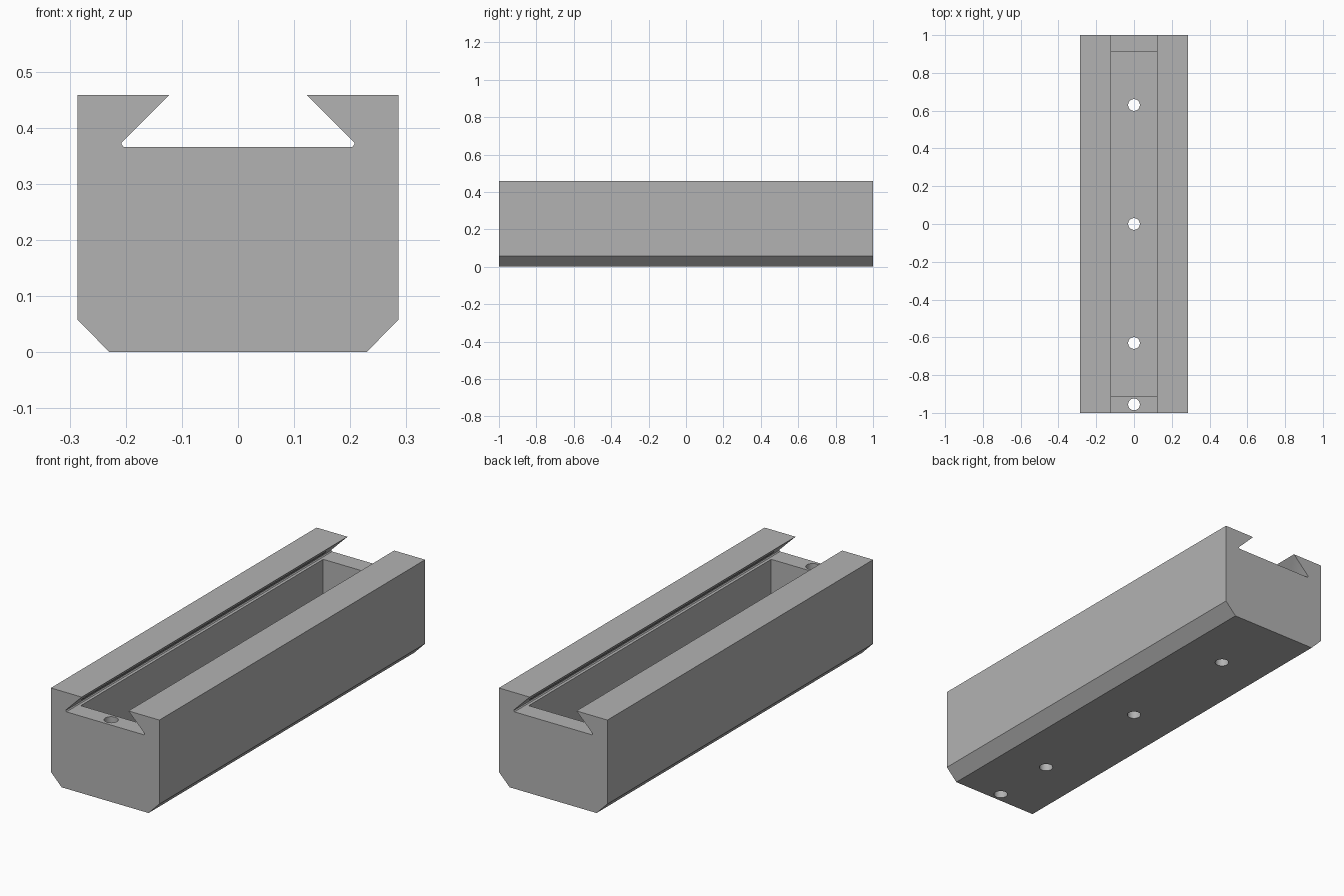
import bpy
import bmesh
from mathutils import Matrix

default = bpy.data.objects.get("Cube")
if default:
    bpy.data.objects.remove(default, do_unlink=True)

LENGTH = 2.0
FLOOR = 0.09          # thickness under the pocket
POCKET = (0.38, 1.825)  # width and length of the pocket

grey = bpy.data.materials.new("mid_grey")
grey.use_nodes = True
grey.diffuse_color = (0.45, 0.45, 0.45, 1)
grey.node_tree.nodes["Principled BSDF"].inputs["Base Color"].default_value = (0.45, 0.45, 0.45, 1)


def make_object(name, bm):
    bmesh.ops.recalc_face_normals(bm, faces=bm.faces)
    mesh = bpy.data.meshes.new(name)
    bm.to_mesh(mesh)
    bm.free()
    mesh.materials.append(grey)
    obj = bpy.data.objects.new(name, mesh)
    bpy.context.collection.objects.link(obj)
    return obj


def cut(target, cutter):
    """Subtract the cutter from the target, then discard the cutter."""
    cutter.hide_render = True
    mod = target.modifiers.new("cut", "BOOLEAN")
    mod.operation = "DIFFERENCE"
    mod.solver = "EXACT"
    mod.object = cutter
    bpy.context.view_layer.objects.active = target
    bpy.ops.object.modifier_apply(modifier=mod.name)
    bpy.data.objects.remove(cutter, do_unlink=True)


# Body: half profile with chamfered base and dovetail slot, mirrored and extruded
half = [(0.229, 0), (0.286, 0.058), (0.286, 0.458), (0.123, 0.458),
        (0.207, 0.374), (0.208, 0.371), (0.204, 0.366)]
profile = half + [(-x, z) for x, z in reversed(half)]
bm = bmesh.new()
face = bm.faces.new([bm.verts.new((x, -LENGTH / 2, z)) for x, z in profile])
ext = bmesh.ops.extrude_face_region(bm, geom=[face])
moved = [v for v in ext["geom"] if isinstance(v, bmesh.types.BMVert)]
bmesh.ops.translate(bm, verts=moved, vec=(0, LENGTH, 0))
body = make_object("dovetail_channel_body", bm)

# Rectangular pocket below the slot
bm = bmesh.new()
height = 0.32
bmesh.ops.create_cube(bm, size=1, matrix=Matrix.Translation((0, 0, FLOOR + height / 2))
                      @ Matrix.Diagonal((POCKET[0], POCKET[1], height, 1)))
cut(body, make_object("pocket_cutter", bm))

# Three holes in the floor and one through the front end wall
for y in (-0.955, -0.63, 0, 0.63):
    bm = bmesh.new()
    bmesh.ops.create_cone(bm, cap_ends=True, segments=40, radius1=0.031, radius2=0.031,
                          depth=1, matrix=Matrix.Translation((0, y, 0.2)))
    cut(body, make_object("hole_cutter", bm))

# Smooth hole walls, sharp body edges
bpy.ops.object.select_all(action="DESELECT")
body.select_set(True)
bpy.context.view_layer.objects.active = body
bpy.ops.object.shade_smooth_by_angle(angle=0.5)
